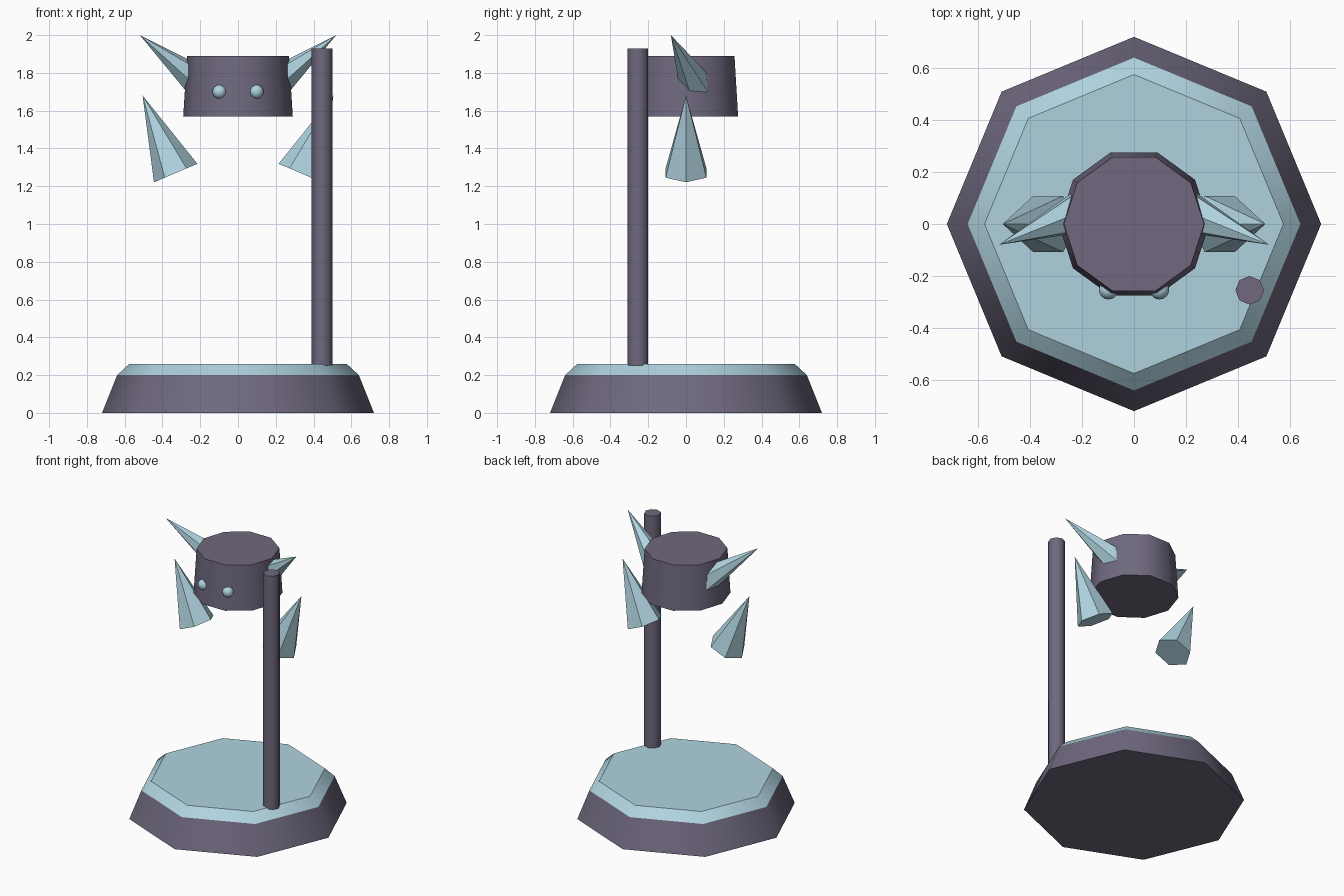
import bpy
import bmesh
import math
from mathutils import Matrix, Vector

default = bpy.data.objects.get("Cube")
if default:
    bpy.data.objects.remove(default, do_unlink=True)


def make_material(name, rgb):
    mat = bpy.data.materials.new(name)
    mat.use_nodes = True
    colour = (*rgb, 1.0)
    mat.diffuse_color = colour
    bsdf = next(n for n in mat.node_tree.nodes if n.type == 'BSDF_PRINCIPLED')
    bsdf.inputs["Base Color"].default_value = colour
    return mat


PURPLE = make_material("dusky purple", (0.16, 0.14, 0.21))
ICE = make_material("pale ice blue", (0.43, 0.65, 0.74))


def finish(name, bm, mat):
    bmesh.ops.recalc_face_normals(bm, faces=bm.faces[:])
    mesh = bpy.data.meshes.new(name)
    bm.to_mesh(mesh)
    bm.free()
    mesh.materials.append(mat)
    obj = bpy.data.objects.new(name, mesh)
    bpy.context.collection.objects.link(obj)
    return obj


def prism(name, sides, bottom, top, mat, x=0.0, y=0.0):
    """Tapered upright prism with smooth sides and crisp caps; ends are (z, radius)."""
    bm = bmesh.new()
    rings = []
    for z, r in (bottom, top):
        angles = [2 * math.pi * i / sides for i in range(sides)]
        rings.append([bm.verts.new((x + r * math.cos(a), y + r * math.sin(a), z))
                      for a in angles])
    low, high = rings
    for i in range(sides):
        j = (i + 1) % sides
        bm.faces.new((low[i], low[j], high[j], high[i])).smooth = True
    for ring in rings:
        cap = bm.faces.new(ring)
        for edge in cap.edges:
            edge.smooth = False
    return finish(name, bm, mat)


def spike(name, tip, axis, length, radius, mat):
    """Flat six-sided cone; axis runs from tip to base, one corner points down."""
    axis = Vector(axis).normalized()
    tip = Vector(tip)
    side = axis.cross(Vector((0, 0, 1))).normalized()
    down = side.cross(axis)
    centre = tip + axis * length
    bm = bmesh.new()
    point = bm.verts.new(tip)
    rim = []
    for i in range(6):
        a = math.pi * i / 3
        rim.append(bm.verts.new(centre + radius * (math.cos(a) * down + math.sin(a) * side)))
    for i in range(6):
        bm.faces.new((rim[i], rim[(i + 1) % 6], point))
    bm.faces.new(rim)
    return finish(name, bm, mat)


def ball(name, centre, radius, mat):
    bm = bmesh.new()
    bmesh.ops.create_uvsphere(bm, u_segments=20, v_segments=12, radius=radius,
                              matrix=Matrix.Translation(centre))
    for face in bm.faces:
        face.smooth = True
    return finish(name, bm, mat)


# Octagonal plinth with an icy top
prism("base", 8, (0.0, 0.72), (0.2, 0.64), PURPLE)
prism("base_top", 8, (0.2, 0.64), (0.26, 0.575), ICE)

# Staff standing at the front left corner
prism("staff", 8, (0.25, 0.055), (1.93, 0.055), PURPLE, x=0.445, y=-0.255)

# Floating head
prism("head", 10, (1.57, 0.29), (1.89, 0.27), PURPLE)

# Paired eyes, horns and shoulder spikes
for label, s in (("left", 1), ("right", -1)):
    ball(f"{label}_eye", (0.098 * s, -0.253, 1.7), 0.037, ICE)
    spike(f"{label}_horn", (0.52 * s, -0.08, 2.0), (-0.745 * s, 0.3, -0.597),
          0.48, 0.099, ICE)
    spike(f"{label}_shoulder_spike", (0.505 * s, 0, 1.68), (-0.175 * s, 0, -0.41),
          0.446, 0.125, ICE)
